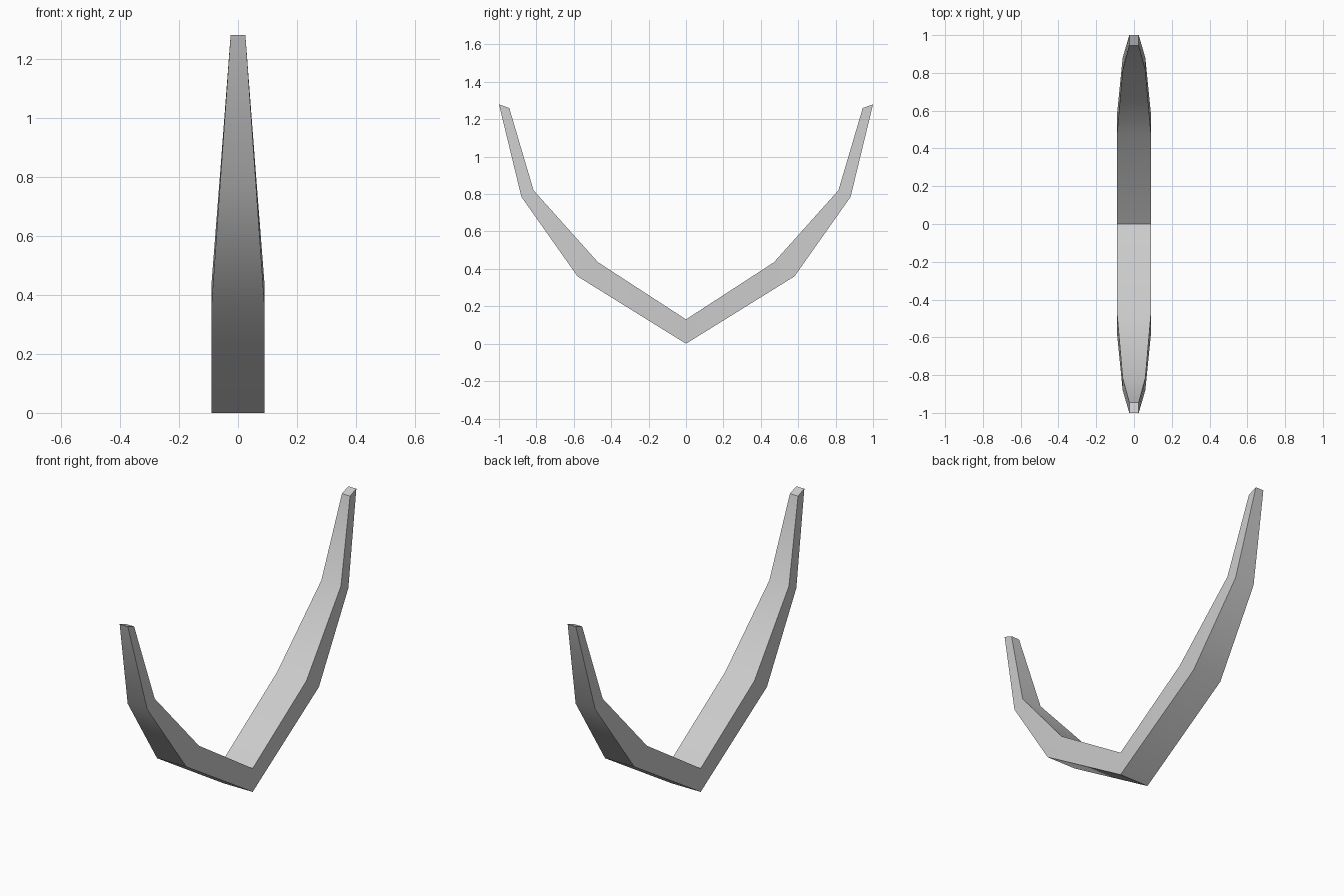
import bpy
import bmesh
import math

cube = bpy.data.objects.get("Cube")
if cube:
    bpy.data.objects.remove(cube, do_unlink=True)

# Material
grey = bpy.data.materials.new("light_grey")
grey.use_nodes = True
colour = (0.6, 0.6, 0.6, 1.0)
grey.diffuse_color = colour
grey.node_tree.nodes["Principled BSDF"].inputs["Base Color"].default_value = colour

# Cross-sections of one arm, centre to tip:
# half width, outer (y, z), inner (y, z)
arm = [
    (0.09, (0.0, 0.0), (0.0, 0.13)),
    (0.09, (0.58, 0.36), (0.47, 0.435)),
    (0.06, (0.88, 0.785), (0.815, 0.82)),
    (0.025, (1.0, 1.28), (0.945, 1.26)),
]


def flip(section):
    """Mirror a section to the front arm."""
    w, (oy, oz), (iy, iz) = section
    return w, (-oy, oz), (-iy, iz)


sections = [flip(s) for s in reversed(arm[1:])] + arm

# Curved bow: loft the rectangular sections from front tip to back tip
bm = bmesh.new()
rings = []
for w, outer, inner in sections:
    rings.append([bm.verts.new((x, *p)) for x, p in
                  ((-w, outer), (w, outer), (w, inner), (-w, inner))])
for a, b in zip(rings, rings[1:]):
    for i in range(4):
        j = (i + 1) % 4
        bm.faces.new((a[i], a[j], b[j], b[i]))
bm.faces.new(rings[0])
bm.faces.new(rings[-1])
bmesh.ops.recalc_face_normals(bm, faces=bm.faces)

mesh = bpy.data.meshes.new("curved_bow")
bm.to_mesh(mesh)
bm.free()
mesh.materials.append(grey)
bow = bpy.data.objects.new("curved_bow", mesh)
bpy.context.collection.objects.link(bow)

# Smooth along the arms, crisp at the corners and centre fold
bpy.ops.object.select_all(action="DESELECT")
bow.select_set(True)
bpy.context.view_layer.objects.active = bow
bpy.ops.object.shade_smooth_by_angle(angle=math.radians(30))
